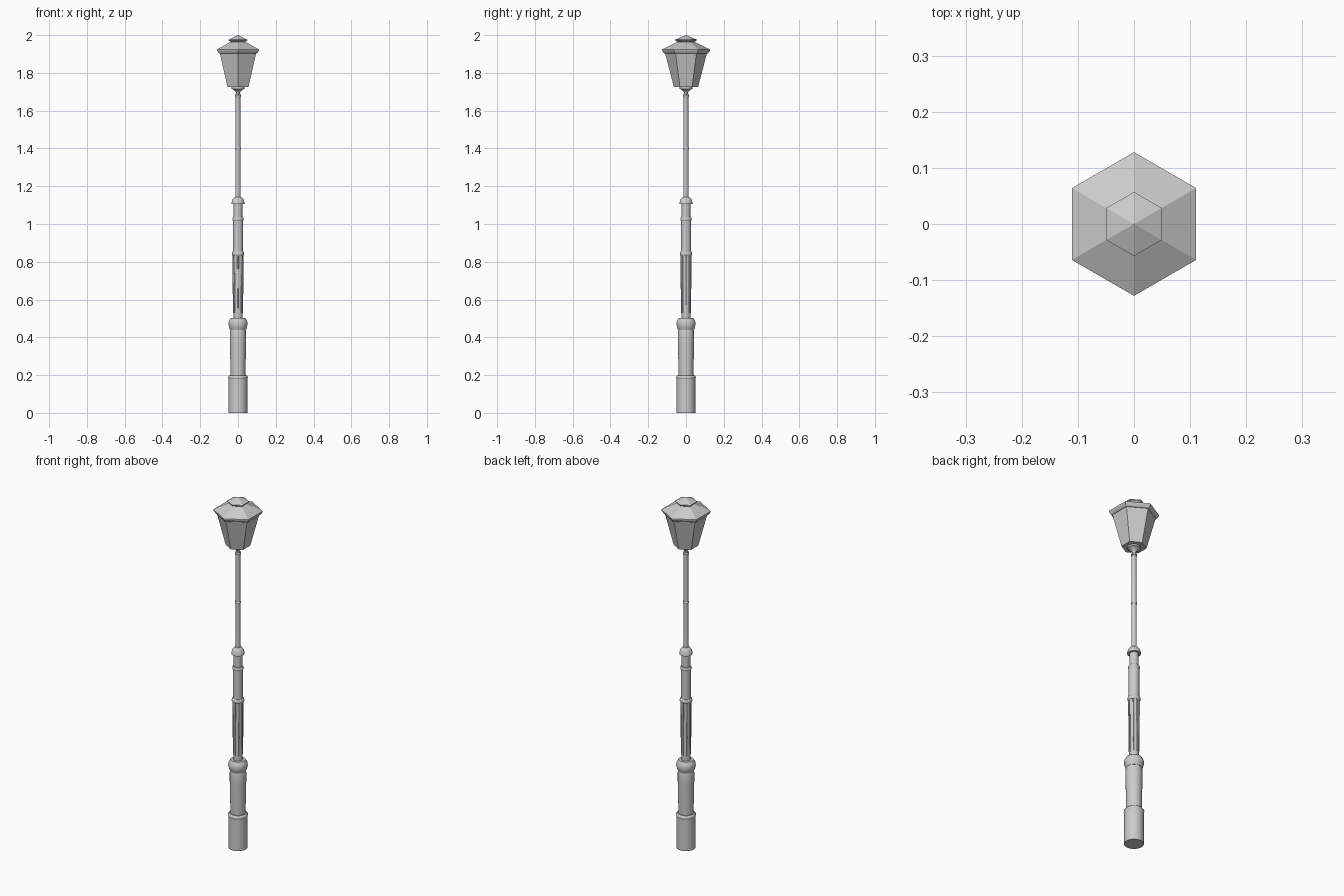
import bpy, math

if "Cube" in bpy.data.objects:
    bpy.data.objects.remove(bpy.data.objects["Cube"])


def lathe(name, profile, sides, smooth=True, turn=0.0):
    """Closed solid of revolution from (radius, z) points."""
    verts, faces, rings = [], [], []
    for r, z in profile:
        n = sides if r > 0 else 1
        rings.append(list(range(len(verts), len(verts) + n)))
        for i in range(n):
            a = turn + math.tau * i / n
            verts.append((r * math.cos(a), r * math.sin(a), z))
    for lo, hi in zip(rings, rings[1:]):
        for i in range(sides):
            j = (i + 1) % sides
            if len(hi) == 1:
                faces.append((lo[i], lo[j], hi[0]))
            else:
                faces.append((lo[i], lo[j], hi[j], hi[i]))
    faces.append(tuple(reversed(rings[0])))
    if len(rings[-1]) > 1:
        faces.append(tuple(rings[-1]))
    mesh = bpy.data.meshes.new(name)
    mesh.from_pydata(verts, [], faces)
    ob = bpy.data.objects.new(name, mesh)
    bpy.context.collection.objects.link(ob)
    if smooth:
        bpy.ops.object.select_all(action='DESELECT')
        ob.select_set(True)
        bpy.context.view_layer.objects.active = ob
        bpy.ops.object.shade_smooth_by_angle(angle=math.radians(35))
    return ob


def collar(name, r, z, half):
    """Rounded ring around the post."""
    pts = [(r * 0.86, z - half), (r * 0.97, z - half * 0.55), (r, z),
           (r * 0.97, z + half * 0.55), (r * 0.86, z + half)]
    return lathe(name, pts, 24)


# Post, from the ground up
lathe("base_drum", [(0.05, 0), (0.05, 0.18)], 24)
collar("base_collar", 0.052, 0.187, 0.012)
lathe("pedestal", [(0.039, 0.19), (0.043, 0.38), (0.043, 0.43), (0.038, 0.45)], 24)
lathe("pedestal_cap", [(0.042, 0.44), (0.047, 0.453), (0.051, 0.47),
                       (0.048, 0.487), (0.038, 0.502)], 24)
lathe("lower_shaft", [(0.024, 0.49), (0.027, 0.84)], 16)
collar("middle_collar", 0.033, 0.842, 0.012)
lathe("upper_shaft", [(0.027, 0.84), (0.027, 1.02)], 16)
collar("upper_collar", 0.030, 1.025, 0.010)
lathe("neck", [(0.023, 1.02), (0.023, 1.11)], 16)
lathe("neck_dome", [(0.035, 1.105), (0.034, 1.115), (0.029, 1.13),
                    (0.021, 1.14), (0.014, 1.144)], 24)
lathe("thin_pole", [(0.014, 1.13), (0.012, 1.69)], 12)
collar("pole_band", 0.0165, 1.40, 0.006)

# Slim tapering ribs on the lower shaft
for i in range(8):
    a = math.tau * i / 8
    rib = lathe(f"shaft_rib_{i}", [(0.001, 0.53), (0.005, 0.84)], 6)
    rib.location = (0.0255 * math.cos(a), 0.0255 * math.sin(a), 0)

# Turned holder under the lantern
lathe("pole_tip", [(0.016, 1.675), (0.016, 1.682), (0.009, 1.69), (0.012, 1.70),
                   (0.026, 1.712), (0.034, 1.716), (0.034, 1.728)], 16)

# Six-sided lantern with corners on the y axis
HEX = math.pi / 2
lathe("lantern_body", [(0.064, 1.725), (0.111, 1.905)], 6, False, HEX)
lathe("lantern_roof", [(0.113, 1.902), (0.119, 1.905), (0.128, 1.918),
                       (0.128, 1.924), (0.050, 1.962), (0.042, 1.968)], 6, False, HEX)
lathe("roof_finial", [(0.042, 1.962), (0.057, 1.972), (0.057, 1.976),
                      (0, 2.0)], 6, False, HEX)
